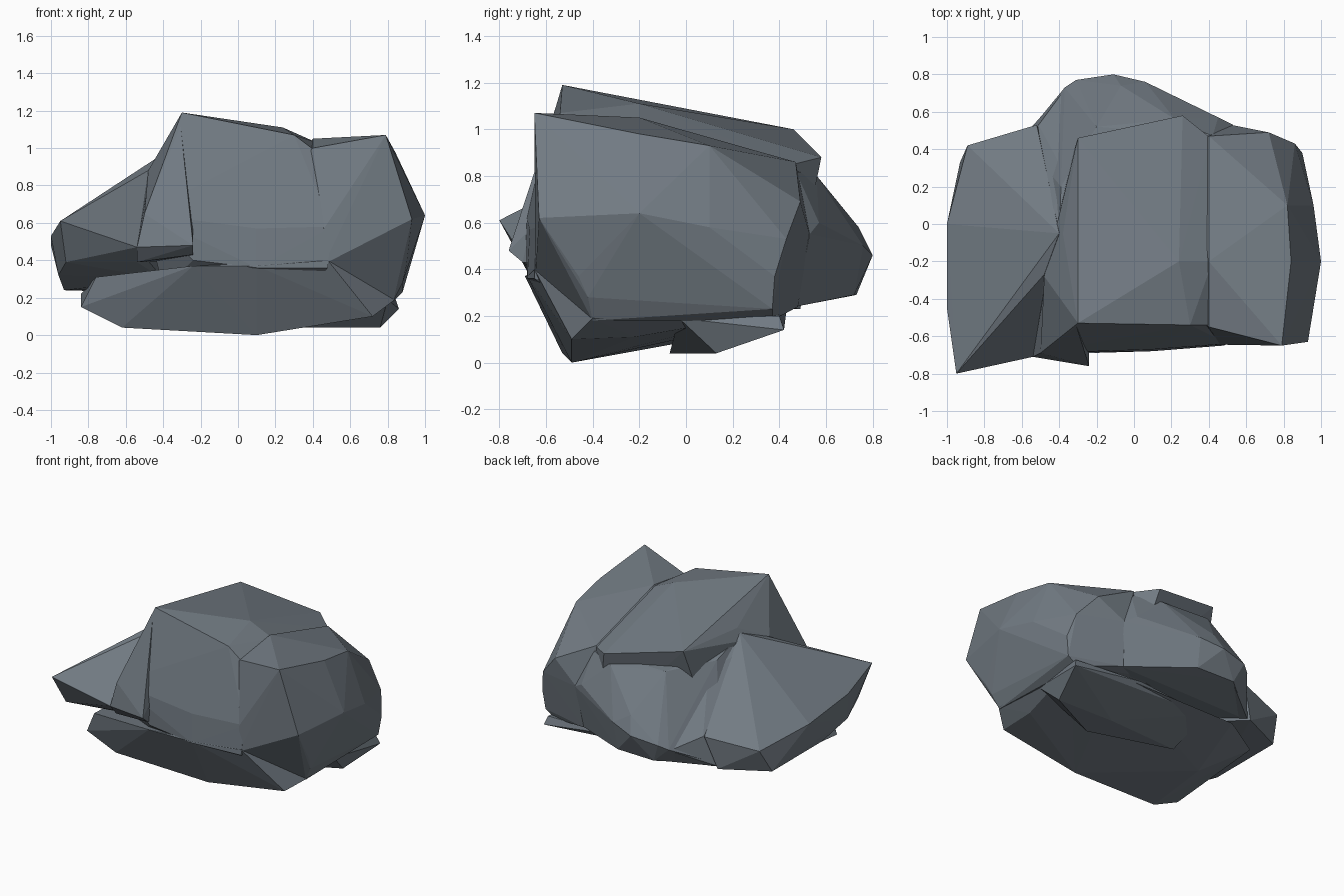
import bpy, bmesh

def chunk(name, *points):
    """Flat-faced convex stone chunk wrapped around its corner points."""
    bm = bmesh.new()
    for p in points:
        bm.verts.new(p)
    hull = bmesh.ops.convex_hull(bm, input=bm.verts[:])
    loose = {v for v in hull["geom_interior"] + hull["geom_unused"]
             if isinstance(v, bmesh.types.BMVert)}
    bmesh.ops.delete(bm, geom=list(loose), context='VERTS')
    bmesh.ops.recalc_face_normals(bm, faces=bm.faces[:])
    mesh = bpy.data.meshes.new(name)
    bm.to_mesh(mesh)
    bm.free()
    ob = bpy.data.objects.new(name, mesh)
    bpy.context.collection.objects.link(ob)
    return ob

# Central block with the sloping flat top
core = chunk("boulder",
    (-.30, -.53, 1.19), (.06, -.54, 1.10), (.30, -.54, 1.07), (.24, -.20, 1.11),
    (.42, -.54, .98), (.42, -.20, 1.03), (.41, .46, .85), (.26, .58, .88), (-.30, .46, 1.0),
    (-.38, -.05, 1.0), (-.48, -.28, .88), (-.50, -.69, .65), (-.24, -.67, .57),
    (-.24, -.68, .40), (.10, -.67, .57), (.50, -.64, .58), (.10, -.68, .36), (.48, -.65, .36),
    (-.40, -.50, .25), (.40, -.50, .25), (.40, .45, .25), (-.38, .20, .25))

# Protruding lip at the front left of the block
lip = chunk("front_lip",
    (-.50, -.69, .65), (-.54, -.71, .47), (-.24, -.76, .48), (-.24, -.67, .57),
    (-.31, -.54, 1.15), (-.54, -.64, .39), (-.24, -.70, .43), (-.30, -.40, .40),
    (-.47, -.30, .86))

# Left overhanging wing
wing = chunk("left_wing",
    (-.95, -.80, .61), (-1.0, -.45, .53), (-1.0, 0, .48), (-.89, .42, .41),
    (-.52, .53, .46), (-.49, -.03, .88), (-.48, -.27, .88), (-.40, -.05, .97),
    (-.54, -.71, .47), (-.92, -.68, .39), (-.54, -.60, .39),
    (-.96, -.50, .32), (-.93, -.25, .24), (-.93, .33, .24), (-.60, .49, .23),
    (-.35, .20, .25), (-.40, -.40, .30))

# Saddle between the wing and the rear bulge
saddle = chunk("rear_saddle",
    (-.48, -.03, .88), (-.39, -.05, .96), (-.51, .53, .46), (-.37, .72, .39),
    (-.36, .25, .81), (-.59, .47, .24), (-.25, .72, .29), (-.20, .20, .30))

# Right shoulder with its raised outer ridge
shoulder = chunk("right_shoulder",
    (.40, -.55, 1.0), (.40, -.20, 1.05), (.40, .47, .86), (.31, -.50, .90), (.31, .44, .80),
    (.79, -.65, 1.07), (.84, -.20, .98), (.82, .10, .93), (.72, .49, .69),
    (.93, -.63, .62), (1.0, -.20, .64), (.96, .10, .58), (.86, .43, .53),
    (.60, -.60, .60), (.46, -.645, .57), (.46, -.645, .38), (.90, -.46, .37), (.90, .38, .37),
    (.88, -.42, .28), (.88, .37, .23), (.83, -.40, .18), (.80, .37, .18),
    (.52, .53, .55), (.31, -.48, .26), (.31, .43, .26), (.50, .48, .24))

# Rear bulge
bulge = chunk("rear_bulge",
    (-.40, -.05, .95), (-.39, .20, .86), (-.20, .52, .85), (.22, .56, .80), (.42, .47, .82),
    (-.07, .74, .58), (.06, .76, .50), (-.11, .80, .46), (-.31, .77, .43),
    (-.37, .73, .40), (.45, .57, .60), (.53, .53, .55), (-.25, .73, .29),
    (.05, .72, .29), (.51, .47, .24), (-.60, .45, .25), (0, 0, .30))

# Low slab the boulder rests on
base = chunk("base_slab",
    (.10, -.49, 0), (-.62, -.53, .04), (-.60, -.05, .08), (.35, -.22, .07),
    (.72, -.22, .11), (.72, -.49, .10), (-.84, -.55, .15),
    (-.76, -.58, .31), (-.24, -.69, .37), (.10, -.68, .37), (.48, -.65, .40),
    (.84, -.40, .19), (.80, .30, .20), (.50, .42, .20), (-.50, .42, .20), (-.84, .20, .22))

# Rear right foot
foot = chunk("rear_foot",
    (.35, -.07, .04), (.76, .13, .04), (.30, .13, .05), (.86, .42, .14), (.80, -.03, .19),
    (.84, .40, .20), (.30, .43, .22), (-.30, .05, .09), (-.30, .38, .21))

# Fuse the chunks into one faceted rock
parts = [lip, wing, saddle, shoulder, bulge, base, foot]
for part in parts:
    mod = core.modifiers.new("fuse", 'BOOLEAN')
    mod.operation, mod.solver, mod.object = 'UNION', 'EXACT', part
graph = bpy.context.evaluated_depsgraph_get()
core.data = bpy.data.meshes.new_from_object(core.evaluated_get(graph))
core.modifiers.clear()
for part in parts:
    bpy.data.objects.remove(part)

# Slate grey stone
stone = bpy.data.materials.new("slate")
stone.diffuse_color = (.17, .20, .23, 1)
core.data.materials.clear()
core.data.materials.append(stone)
for face in core.data.polygons:
    face.material_index = 0
